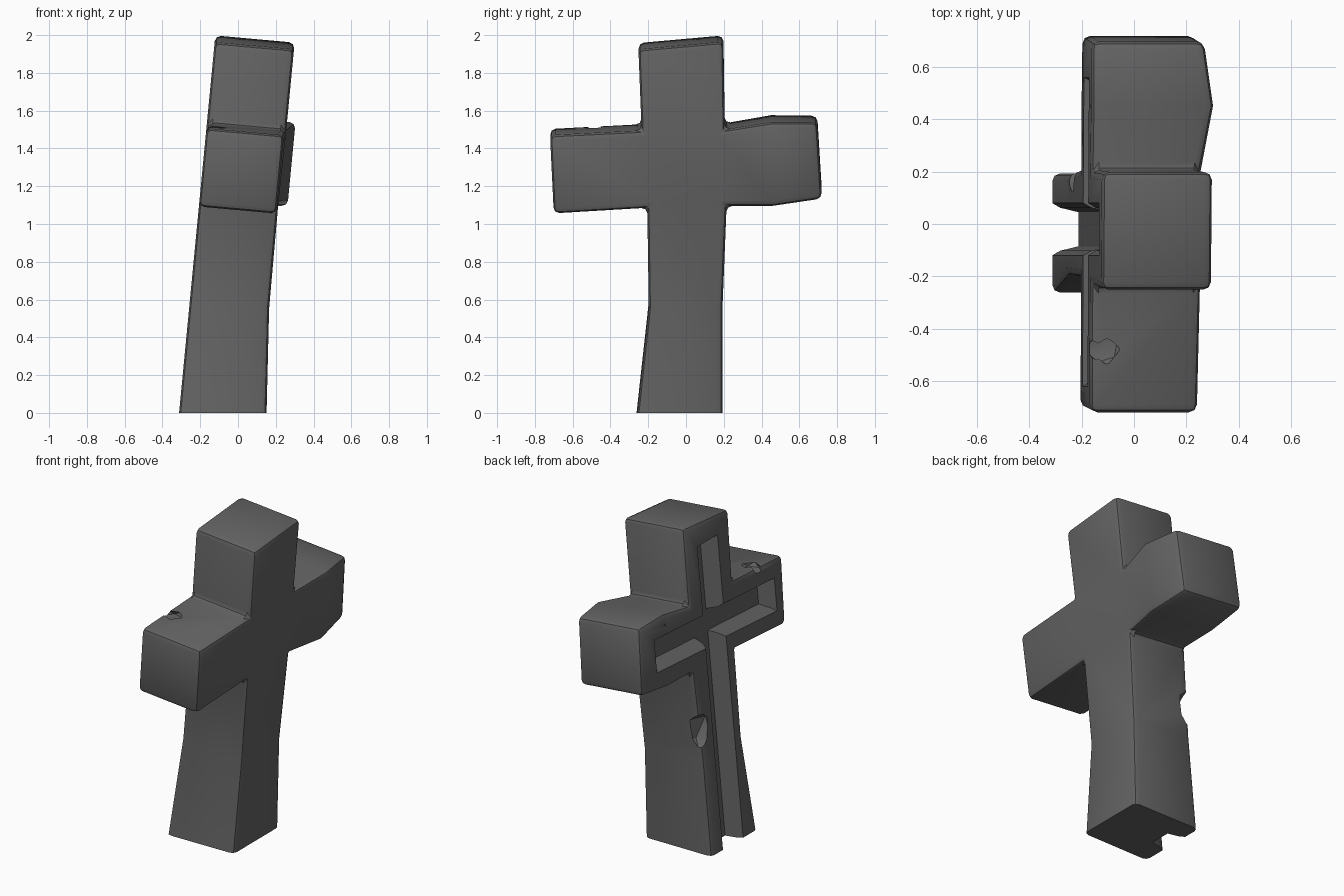
import bpy, bmesh, math, random
from mathutils import Vector

if "Cube" in bpy.data.objects:
    bpy.data.objects.remove(bpy.data.objects["Cube"])

random.seed(4)
stone = bpy.data.materials.new("dark grey stone")
stone.diffuse_color = (0.125, 0.125, 0.125, 1)
stone.use_nodes = True
stone.node_tree.nodes["Principled BSDF"].inputs["Base Color"].default_value = stone.diffuse_color


def lean(u, y, w):
    """Tilt a local point so the whole cross leans towards +x."""
    return Vector((u + 0.096 * w, y, w - 0.09 * (u + 0.08)))


def make_object(name, bm):
    bmesh.ops.recalc_face_normals(bm, faces=bm.faces)
    me = bpy.data.meshes.new(name)
    bm.to_mesh(me)
    bm.free()
    me.materials.append(stone)
    ob = bpy.data.objects.new(name, me)
    bpy.context.collection.objects.link(ob)
    return ob


# Cross body: outline points (y, height, back depth), joined as quads
FRONT = -0.31
pts = [(-0.282, -0.2, 0.165), (0.193, -0.2, 0.165), (0.193, 0.57, 0.11), (0.215, 1.11, 0.105),
       (0.46, 1.115, 0.155), (0.72, 1.15, 0.12), (0.695, 1.555, 0.12), (0.45, 1.558, 0.155),
       (0.205, 1.515, 0.11), (0.198, 1.98, 0.11), (-0.252, 1.94, 0.11), (-0.235, 1.51, 0.11),
       (-0.72, 1.485, 0.10), (-0.70, 1.07, 0.10), (-0.205, 1.10, 0.105), (-0.197, 0.57, 0.11)]
quads = [(0, 1, 2, 15), (15, 2, 3, 14), (14, 3, 8, 11), (3, 4, 7, 8),
         (4, 5, 6, 7), (11, 8, 9, 10), (13, 14, 11, 12)]
bm = bmesh.new()
front = [bm.verts.new(lean(FRONT, y, w)) for y, w, d in pts]
back = [bm.verts.new(lean(d, y, w)) for y, w, d in pts]
for q in quads:
    bm.faces.new([front[i] for i in q])
    bm.faces.new([back[i] for i in reversed(q)])
n = len(pts)
for i in range(n):
    j = (i + 1) % n
    bm.faces.new((front[i], front[j], back[j], back[i]))
bmesh.ops.recalc_face_normals(bm, faces=bm.faces)
sharp = [e for e in bm.edges if e.calc_face_angle(0) > math.radians(35)]
bmesh.ops.bevel(bm, geom=sharp, offset=0.03, segments=2, profile=0.5, affect='EDGES')
cut = bmesh.ops.bisect_plane(bm, geom=bm.verts[:] + bm.edges[:] + bm.faces[:],
                             plane_co=(0, 0, 0), plane_no=(0, 0, 1), clear_inner=True)
bmesh.ops.holes_fill(bm, edges=[e for e in bm.edges if e.is_boundary], sides=0)
cross = make_object("stone_cross", bm)


# Cross-shaped carved channel with a chamfered rim
def channel_outline(h):
    c = -0.02

    def mid(y):
        return 1.31 + 0.05 * y
    l, r = -0.52 - h, 0.46 + h
    return [(c - h, -0.3), (c + h, -0.3), (c + h, mid(c) - h), (r, mid(r) - h), (r, mid(r) + h),
            (c + h, mid(c) + h), (c + h, 1.73 + h), (c - h, 1.73 + h), (c - h, mid(c) + h),
            (l, mid(l) + h), (l, mid(l) - h), (c - h, mid(c) - h)]


bm = bmesh.new()
rings = [[bm.verts.new(lean(u, y, w)) for y, w in channel_outline(h)]
         for u, h in ((-0.37, 0.135), (-0.28, 0.082), (-0.21, 0.065))]
for a, b in zip(rings, rings[1:]):
    for i in range(12):
        j = (i + 1) % 12
        bm.faces.new((a[i], a[j], b[j], b[i]))
bm.faces.new(rings[0])
bm.faces.new(rings[-1])
cutters = [make_object("channel_cutter", bm)]

# Broken chips: rough lumps taken from the edges
chips = [((-0.245, 0.215, 0.76), (0.09, 0.10, 0.14)),
         ((-0.12, -0.48, 1.50), (0.07, 0.06, 0.025)),
         ((-0.19, 0.45, 1.50), (0.03, 0.03, 0.03))]
for pos, size in chips:
    bm = bmesh.new()
    bmesh.ops.create_icosphere(bm, subdivisions=1, radius=1)
    for v in bm.verts:
        k = random.uniform(0.85, 1.15)
        v.co = Vector(pos) + Vector([v.co[i] * size[i] * k for i in range(3)])
    cutters.append(make_object("chip_cutter", bm))

# Carve, bake the result and drop the cutters
for c in cutters:
    c.hide_render = True
    m = cross.modifiers.new("carve", 'BOOLEAN')
    m.operation = 'DIFFERENCE'
    m.solver = 'EXACT'
    m.object = c
dg = bpy.context.evaluated_depsgraph_get()
carved = bpy.data.meshes.new_from_object(cross.evaluated_get(dg))
cross.modifiers.clear()
cross.data = carved
for c in cutters:
    bpy.data.objects.remove(c)

bpy.ops.object.select_all(action='DESELECT')
cross.select_set(True)
bpy.context.view_layer.objects.active = cross
bpy.ops.object.shade_smooth_by_angle(angle=math.radians(30))
